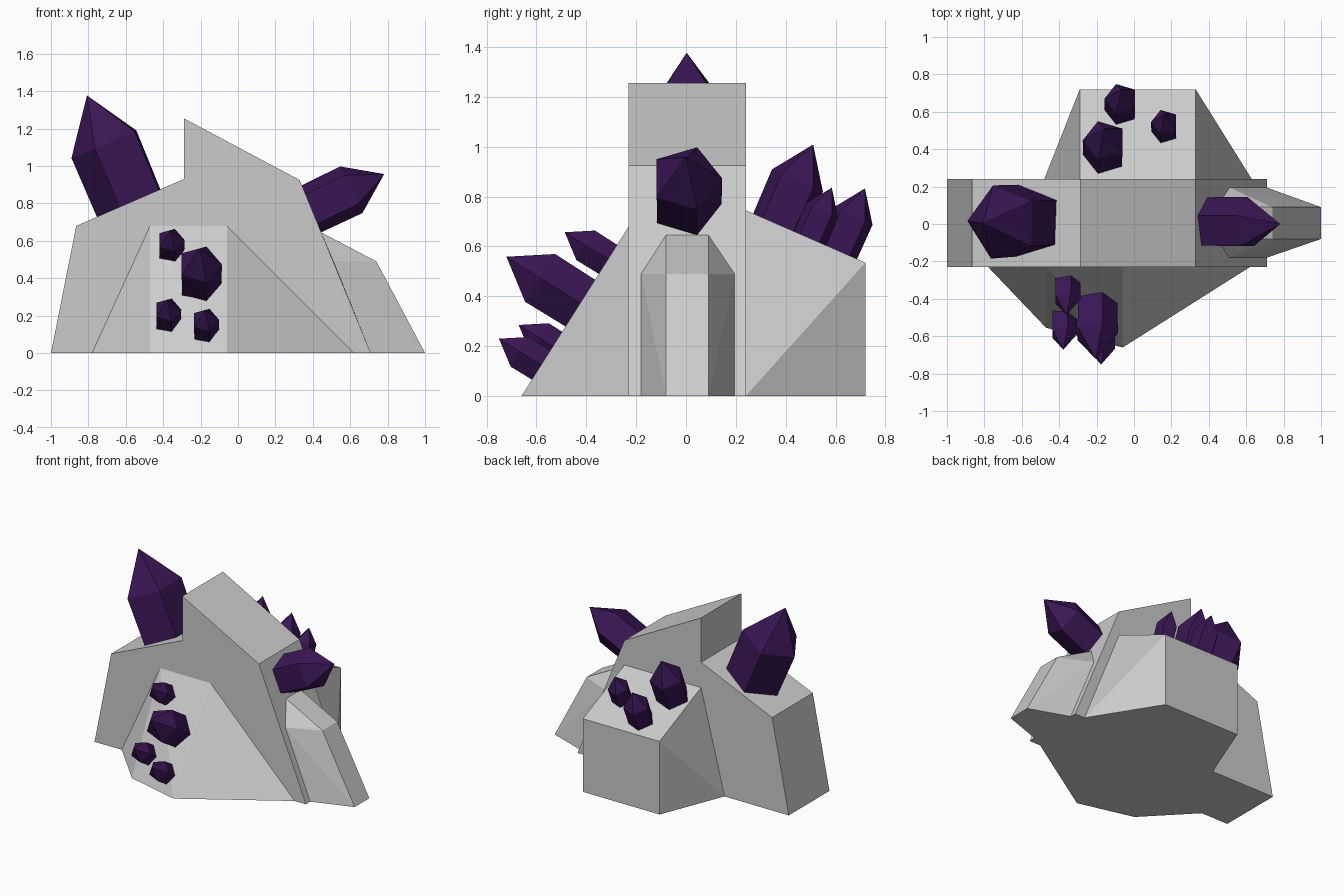
import bpy, bmesh, math
from mathutils import Vector

if "Cube" in bpy.data.objects:
    bpy.data.objects.remove(bpy.data.objects["Cube"])

purple = bpy.data.materials.new("dark_purple")
purple.diffuse_color = (0.042, 0.008, 0.09, 1)
purple.use_nodes = True
purple.node_tree.nodes["Principled BSDF"].inputs["Base Color"].default_value = purple.diffuse_color


def finish(name, bm, mat=None):
    bmesh.ops.recalc_face_normals(bm, faces=bm.faces)
    me = bpy.data.meshes.new(name)
    bm.to_mesh(me)
    bm.free()
    if mat:
        me.materials.append(mat)
    ob = bpy.data.objects.new(name, me)
    bpy.context.collection.objects.link(ob)
    return ob


def hull(name, points):
    bm = bmesh.new()
    for p in points:
        bm.verts.new(p)
    bmesh.ops.convex_hull(bm, input=bm.verts[:])
    bmesh.ops.dissolve_limit(bm, angle_limit=0.01, verts=bm.verts[:], edges=bm.edges[:])
    return finish(name, bm)


def crystal(name, base, normal, length, angle=0):
    """Five-sided prism with a pointed tip, standing on a slope."""
    n = Vector(normal).normalized()
    right = Vector((0, 0, 1)).cross(n).normalized()
    up = n.cross(right)
    base, r = Vector(base), 0.335 * length
    bm = bmesh.new()
    rings = []
    for h, s in ((-0.02, 0.98), (0.55, 1.0)):
        ring = []
        for k in range(5):
            a = math.radians(angle + 72 * k)
            ring.append(bm.verts.new(base + n * h * length
                                     + (right * math.cos(a) + up * math.sin(a)) * r * s))
        rings.append(ring)
    tip = bm.verts.new(base + n * length)
    bm.faces.new(rings[0])
    for k in range(5):
        j = (k + 1) % 5
        bm.faces.new((rings[0][k], rings[0][j], rings[1][j], rings[1][k]))
        bm.faces.new((rings[1][k], rings[1][j], tip))
    return finish(name, bm, purple)


# Main rock slab: side profile extruded through y
Y0, Y1 = -0.23, 0.24
profile = [(-1, 0), (-0.865, 0.68), (-0.29, 0.93), (-0.29, 1.255), (0.33, 0.925), (0.71, 0)]
bm = bmesh.new()
face = bm.faces.new([bm.verts.new((x, Y0, z)) for x, z in profile])
ext = bmesh.ops.extrude_face_region(bm, geom=[face], use_keep_orig=True)
moved = [g for g in ext["geom"] if isinstance(g, bmesh.types.BMVert)]
bmesh.ops.translate(bm, verts=moved, vec=(0, Y1 - Y0, 0))
finish("main_rock", bm)

# Front sloping rock
hull("front_rock", [(-0.78, Y0, 0), (-0.47, -0.555, 0), (-0.06, -0.66, 0), (0.62, Y0, 0),
                    (-0.47, Y0, 0.68), (-0.06, Y0, 0.68)])

# Back rock with sloping top
hull("back_rock", [(-0.48, Y1, 0), (0.63, Y1, 0)]
     + [(x, y, z) for x in (-0.29, 0.33) for y, z in ((Y1, 0.745), (0.72, 0.535), (0.72, 0))])

# Small faceted rock on the right
hull("right_rock", [(x, y, z) for x, z, ys in ((0.71, 0, (-0.18, 0.195)), (1, 0, (-0.08, 0.09)),
                                               (0.51, 0.49, (-0.18, 0.195)),
                                               (0.74, 0.49, (-0.08, 0.09)),
                                               (0.445, 0.645, (-0.08, 0.09))) for y in ys])

# Large crystals on the slab shoulders
crystal("left_crystal", (-0.57, 0.015, 0.81), (-0.385, -0.02, 0.92), 0.615, -95)
crystal("right_crystal", (0.39, 0.0, 0.77), (0.9, 0, 0.43), 0.434)

# Crystal cluster on the front slope
for i, (x, y, z, length) in enumerate([(-0.205, -0.42, 0.37, 0.355), (-0.36, -0.30, 0.54, 0.22),
                                       (-0.377, -0.485, 0.168, 0.22),
                                       (-0.175, -0.564, 0.113, 0.22)]):
    crystal(f"front_crystal_{i + 1}", (x, y, z), (0, -0.845, 0.53), length)

# Crystal cluster on the back slope
for i, (x, y, z, length) in enumerate([(-0.157, 0.37, 0.688, 0.35), (-0.068, 0.61, 0.585, 0.27),
                                       (0.165, 0.497, 0.634, 0.22)]):
    crystal(f"back_crystal_{i + 1}", (x, y, z), (0, 0.4, 0.916), length)
